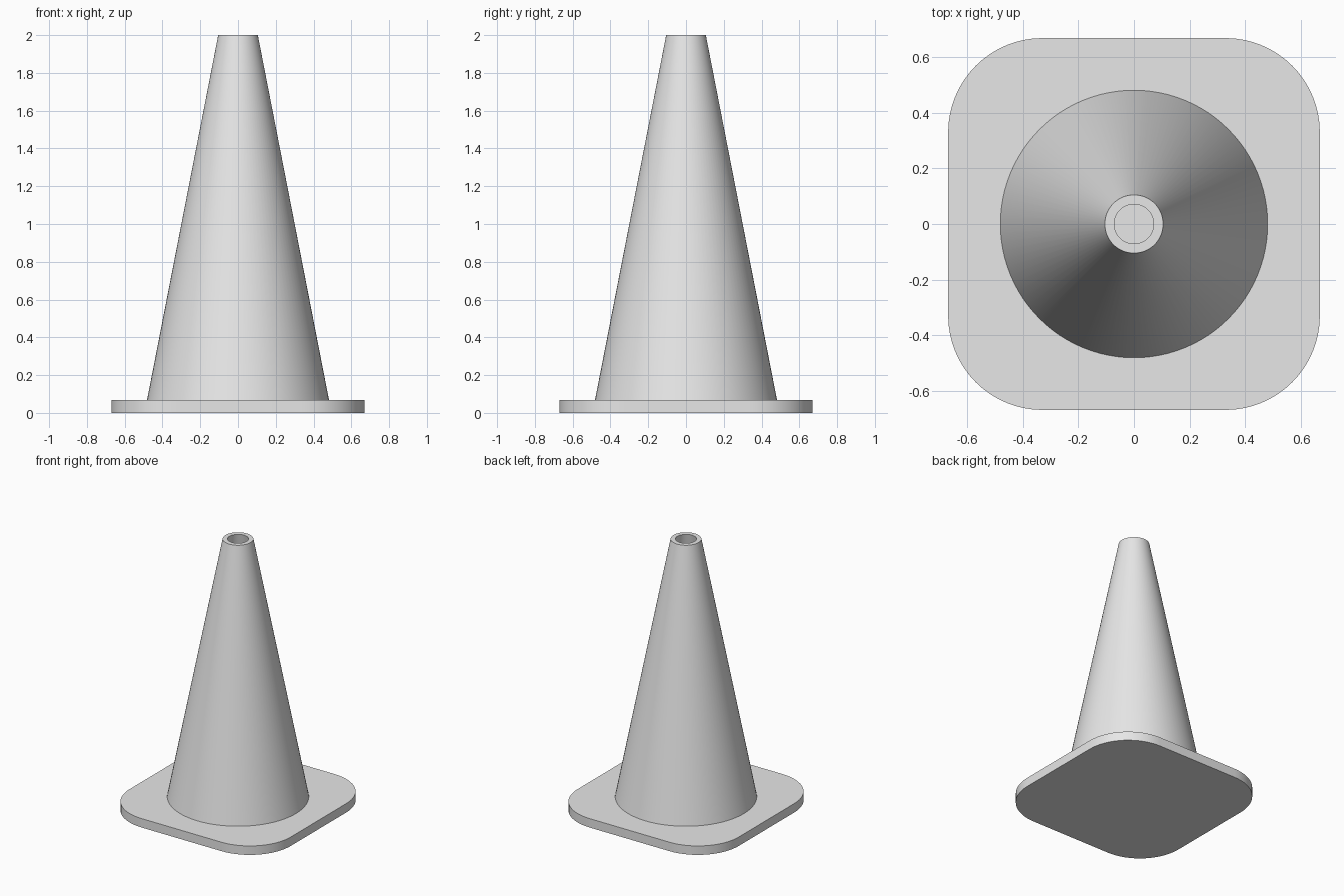
import bpy, bmesh, math

if "Cube" in bpy.data.objects:
    bpy.data.objects.remove(bpy.data.objects["Cube"], do_unlink=True)

GREY = (0.8, 0.8, 0.8, 1.0)
HALF, CORNER, BASE_H, TOP = 0.67, 0.34, 0.067, 2.0
SEGMENTS = 96

grey = bpy.data.materials.new("light_grey")
grey.use_nodes = True
grey.diffuse_color = GREY
grey.node_tree.nodes["Principled BSDF"].inputs["Base Color"].default_value = GREY


def finish(name, bm):
    """Turn a bmesh into a named, smooth-shaded object with sharp edges kept."""
    bmesh.ops.recalc_face_normals(bm, faces=bm.faces)
    mesh = bpy.data.meshes.new(name)
    bm.to_mesh(mesh)
    bm.free()
    mesh.materials.append(grey)
    obj = bpy.data.objects.new(name, mesh)
    bpy.context.collection.objects.link(obj)
    bpy.ops.object.select_all(action='DESELECT')
    obj.select_set(True)
    bpy.context.view_layer.objects.active = obj
    bpy.ops.object.shade_smooth_by_angle(angle=math.radians(30))
    return obj


# Base: square slab with rounded vertical corners
bm = bmesh.new()
bmesh.ops.create_cube(bm, size=1)
for v in bm.verts:
    v.co = (v.co.x * 2 * HALF, v.co.y * 2 * HALF, (v.co.z + 0.5) * BASE_H)
upright = [e for e in bm.edges if abs(e.verts[0].co.z - e.verts[1].co.z) > 0.01]
bmesh.ops.bevel(bm, geom=upright, offset=CORNER, offset_type='OFFSET',
                segments=16, profile=0.5, affect='EDGES')
finish("base_plate", bm)

# Cone: hollow tapered shell, open at the top, spun from its wall section
bm = bmesh.new()
section = [(0.482, BASE_H), (0.105, TOP), (0.071, TOP), (0.448, BASE_H)]
verts = [bm.verts.new((r, 0, z)) for r, z in section]
edges = [bm.edges.new((verts[i], verts[i + 1])) for i in range(3)]
bmesh.ops.spin(bm, geom=verts + edges, cent=(0, 0, 0), axis=(0, 0, 1),
               angle=math.tau, steps=SEGMENTS, use_merge=True)
bmesh.ops.remove_doubles(bm, verts=bm.verts, dist=1e-5)
finish("cone_shell", bm)
